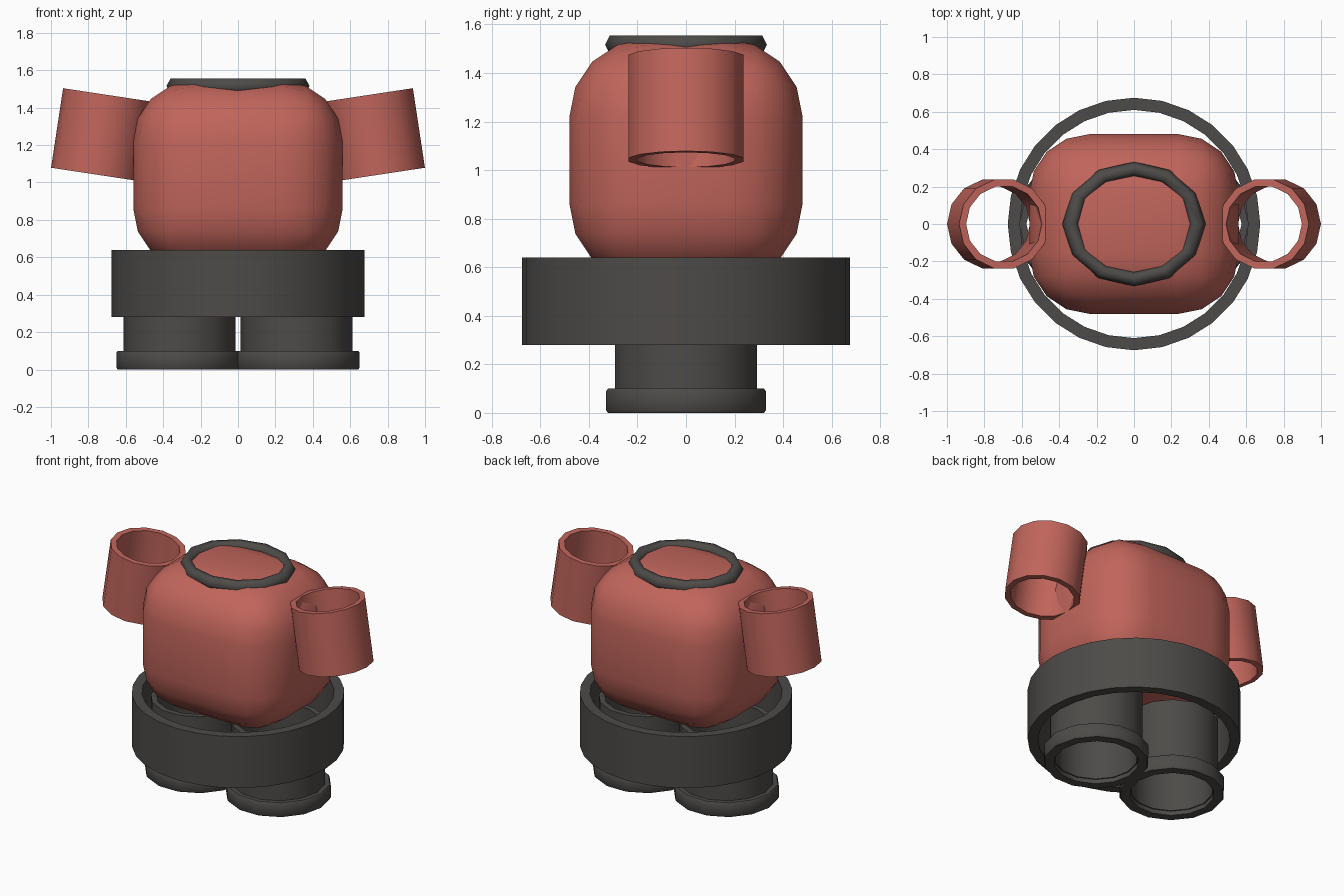
import bpy, bmesh, math
from mathutils import Matrix, Vector

if "Cube" in bpy.data.objects:
    bpy.data.objects.remove(bpy.data.objects["Cube"])


def material(name, rgb):
    m = bpy.data.materials.new(name)
    m.diffuse_color = (*rgb, 1)
    m.use_nodes = True
    m.node_tree.nodes["Principled BSDF"].inputs["Base Color"].default_value = m.diffuse_color
    return m


RED = material("red_shell", (0.53, 0.13, 0.105))
DARK = material("dark_rubber", (0.075, 0.07, 0.065))


def finish(bm, name, mat, angle=40):
    bmesh.ops.recalc_face_normals(bm, faces=bm.faces)
    mesh = bpy.data.meshes.new(name)
    bm.to_mesh(mesh)
    bm.free()
    mesh.materials.append(mat)
    ob = bpy.data.objects.new(name, mesh)
    bpy.context.collection.objects.link(ob)
    bpy.ops.object.select_all(action='DESELECT')
    ob.select_set(True)
    bpy.context.view_layer.objects.active = ob
    bpy.ops.object.shade_smooth_by_angle(angle=math.radians(angle))
    return ob


def lathe(name, profile, sides, mat, matrix=Matrix(), angle=40):
    """Spin a closed (radius, z) profile around z."""
    bm = bmesh.new()
    rings = []
    for i in range(sides):
        a = 2 * math.pi * i / sides
        rings.append([bm.verts.new(matrix @ Vector((r * math.cos(a), r * math.sin(a), z)))
                      for r, z in profile])
    n = len(profile)
    for i in range(sides):
        p, q = rings[i], rings[(i + 1) % sides]
        for j in range(n):
            k = (j + 1) % n
            bm.faces.new((p[j], q[j], q[k], p[k]))
    return finish(bm, name, mat, angle)


def tube(outer, inner, z0, z1):
    return [(outer, z0), (outer, z1), (inner, z1), (inner, z0)]


# Torso: heavily rounded box
bm = bmesh.new()
bmesh.ops.create_cube(bm, size=1, matrix=Matrix.Translation((0, 0, 1.04)) @ Matrix.Diagonal((1.12, 0.96, 1.0, 1)))
bmesh.ops.bevel(bm, geom=bm.edges[:], offset=0.32, segments=4, profile=0.5, affect='EDGES')
finish(bm, "torso", RED)

# Neck collar: hexagonal-section ring, squashed in depth
hexagon = [(0.338 + 0.045 * math.cos(math.radians(60 * i)),
            0.045 * math.sin(math.radians(60 * i))) for i in range(6)]
lathe("neck_collar", hexagon, 12, DARK,
      Matrix.Translation((0, 0, 1.516)) @ Matrix.Diagonal((1, 0.87, 1, 1)), 65)

# Waist ring
lathe("waist_ring", tube(0.675, 0.61, 0.28, 0.64), 28, DARK)

for side, label in ((-1, "left"), (1, "right")):
    flip = Matrix.Diagonal((side, 1, 1, 1))
    # Legs with thicker boot cuffs
    at = flip @ Matrix.Translation((0.313, 0, 0))
    lathe(f"{label}_leg", tube(0.30, 0.262, 0.03, 0.52), 14, DARK, at)
    cuff = [(0.33, 0), (0.337, 0.01), (0.337, 0.09), (0.33, 0.1), (0.27, 0.1), (0.27, 0)]
    lathe(f"{label}_boot_cuff", cuff, 14, DARK, at)
    # Open sleeves tilted outward at the bottom
    arm = flip @ Matrix.Translation((0.727, 0, 1.255)) @ Matrix.Rotation(math.radians(-8.6), 4, 'Y')
    lathe(f"{label}_sleeve", tube(0.243, 0.205, -0.215, 0.215), 14, RED, arm)
